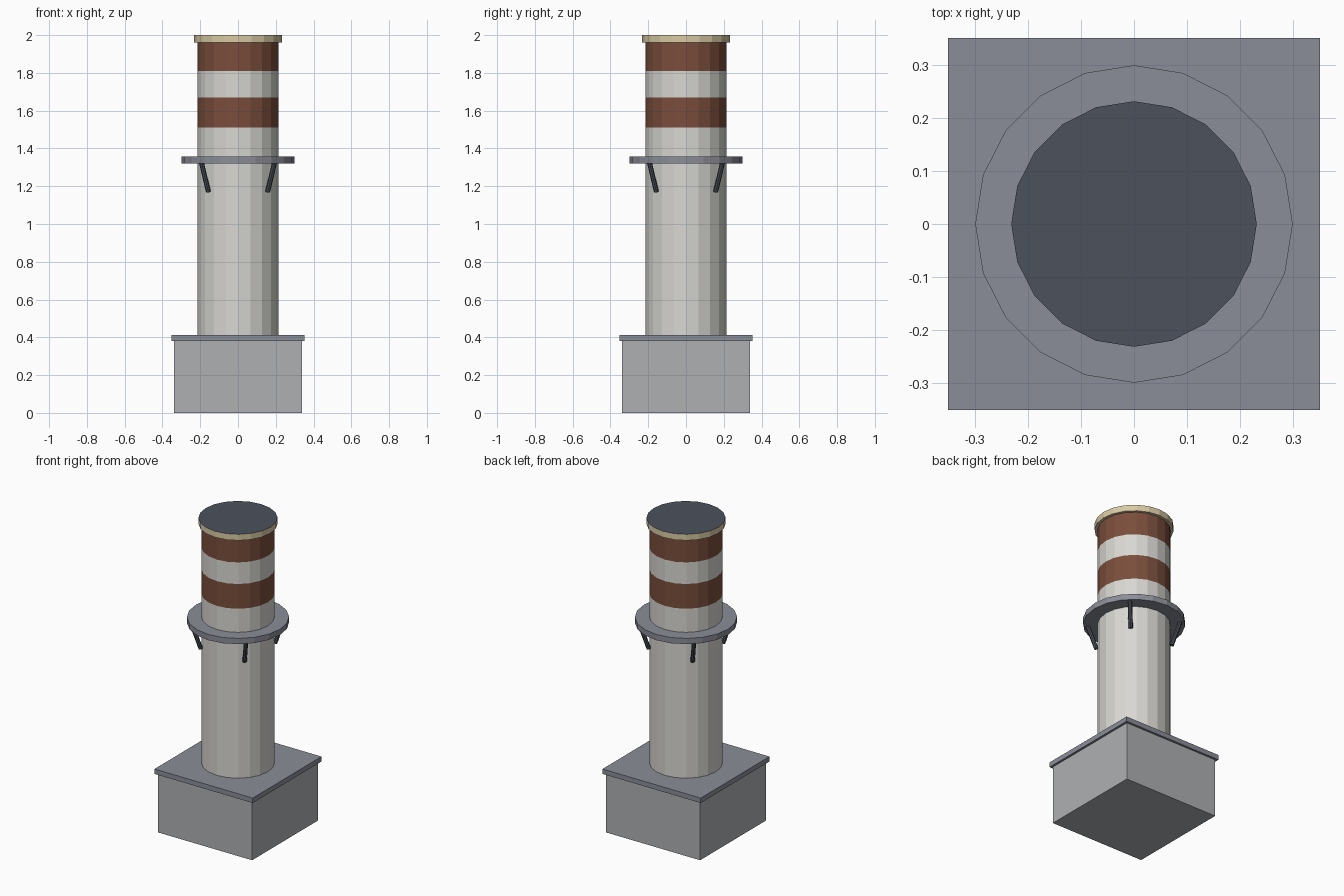
import bpy, bmesh, math
from mathutils import Vector

if "Cube" in bpy.data.objects:
    bpy.data.objects.remove(bpy.data.objects["Cube"], do_unlink=True)

SIDES = 20


def material(name, rgb):
    """Flat material from an 8-bit sRGB colour, stored as linear values."""
    lin = [((c / 255 + 0.055) / 1.055) ** 2.4 for c in rgb]
    m = bpy.data.materials.new(name)
    m.use_nodes = True
    m.diffuse_color = (*lin, 1)
    m.node_tree.nodes["Principled BSDF"].inputs["Base Color"].default_value = (*lin, 1)
    return m


white = material("off_white", (216, 215, 210))
brown = material("rust_brown", (122, 78, 60))
cream = material("cream", (216, 202, 163))
stone = material("stone_grey", (174, 176, 178))
steel = material("steel_grey", (139, 141, 152))
dark = material("dark_slate", (76, 81, 91))


def finish(name, bm, mats):
    bmesh.ops.recalc_face_normals(bm, faces=bm.faces[:])
    me = bpy.data.meshes.new(name)
    bm.to_mesh(me)
    bm.free()
    for m in mats:
        me.materials.append(m)
    ob = bpy.data.objects.new(name, me)
    bpy.context.collection.objects.link(ob)
    return ob


def box(name, half, z0, z1, mat):
    bm = bmesh.new()
    bmesh.ops.create_cube(bm, size=1)
    for v in bm.verts:
        v.co = Vector((v.co.x * 2 * half, v.co.y * 2 * half, z0 if v.co.z < 0 else z1))
    return finish(name, bm, [mat])


def drum(name, radius, levels, mats, slots, cap_slot=0):
    """Faceted cylinder with one material slot for each level."""
    bm = bmesh.new()
    angles = [2 * math.pi * i / SIDES for i in range(SIDES)]
    rings = [[bm.verts.new((radius * math.cos(a), radius * math.sin(a), z)) for a in angles]
             for z in levels]
    for low, high, slot in zip(rings, rings[1:], slots):
        for i in range(SIDES):
            j = (i + 1) % SIDES
            bm.faces.new((low[i], low[j], high[j], high[i])).material_index = slot
    bm.faces.new(rings[0][::-1])
    bm.faces.new(rings[-1]).material_index = cap_slot
    return finish(name, bm, mats)


def brace(name, bottom, top, radius, mat):
    bm = bmesh.new()
    axis = top - bottom
    bmesh.ops.create_cone(bm, cap_ends=True, segments=8, radius1=radius, radius2=radius,
                          depth=axis.length)
    bmesh.ops.rotate(bm, verts=bm.verts, matrix=axis.to_track_quat('Z', 'Y').to_matrix())
    bmesh.ops.translate(bm, verts=bm.verts, vec=(top + bottom) / 2)
    return finish(name, bm, [mat])


# Square base with an overhanging slab
box("base_block", 0.338, 0, 0.38, stone)
box("base_slab", 0.352, 0.38, 0.412, steel)

# Banded column
drum("column", 0.215, [0.41, 1.51, 1.67, 1.81, 1.965], [white, brown], [0, 1, 0, 1])

# Gallery ring around the column
drum("gallery_ring", 0.30, [1.32, 1.357], [steel], [0])

# Rim with a dark top
drum("top_rim", 0.232, [1.96, 2.0], [cream, dark], [0], cap_slot=1)

# Four slanted braces on the diagonals
for label, deg in (("back_left", 45), ("back_right", 135), ("front_right", 225), ("front_left", 315)):
    a = math.radians(deg)
    out = Vector((math.cos(a), math.sin(a), 0))
    brace("brace_" + label, out * 0.222 + Vector((0, 0, 1.17)),
          out * 0.275 + Vector((0, 0, 1.33)), 0.013, dark)
